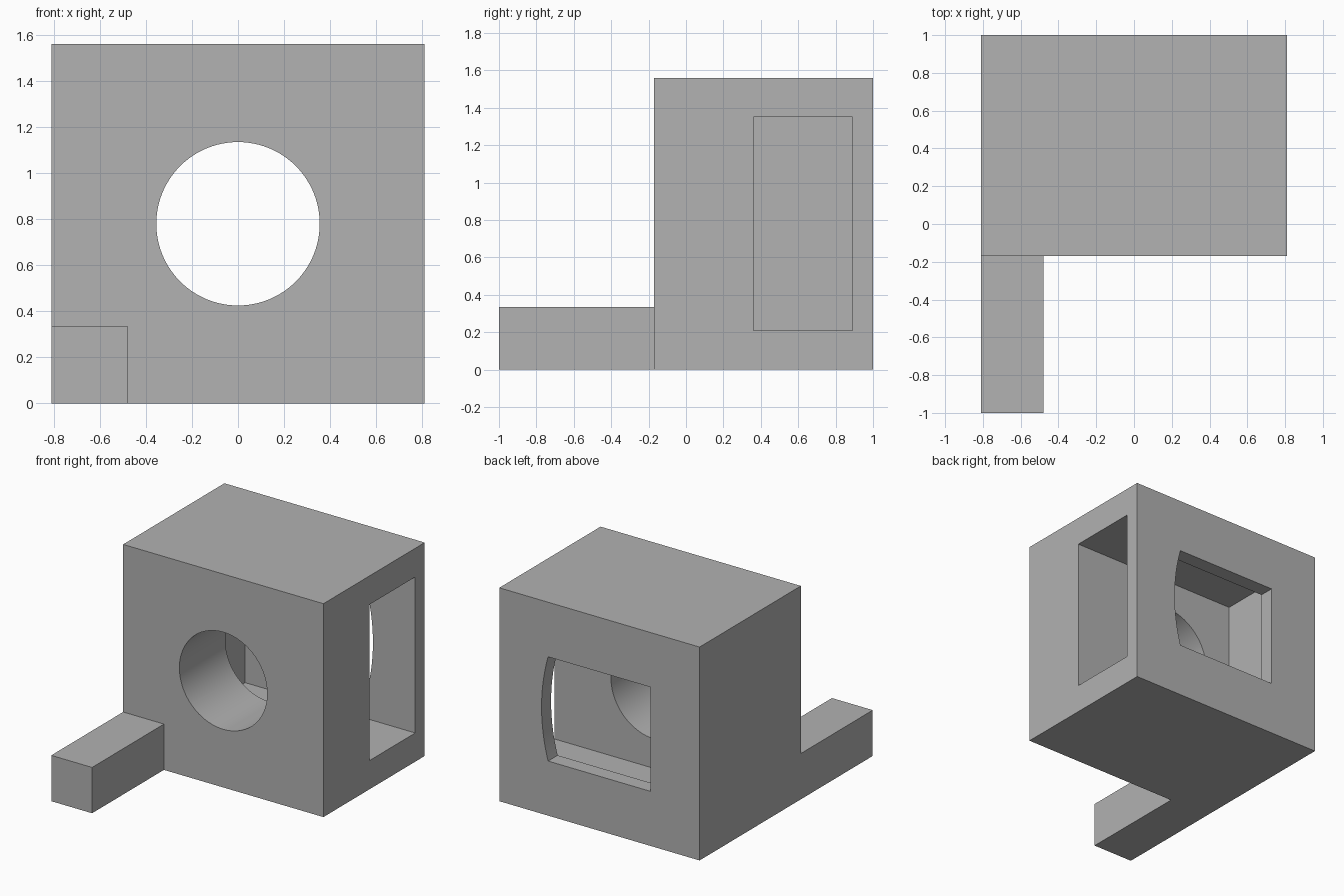
import bpy
import bmesh
import math
from mathutils import Matrix, Vector

old = bpy.data.objects.get("Cube")
if old:
    bpy.data.objects.remove(old, do_unlink=True)

grey = bpy.data.materials.new("plain grey")
grey.use_nodes = True
colour = (0.445, 0.445, 0.445, 1)
grey.diffuse_color = colour
grey.node_tree.nodes["Principled BSDF"].inputs["Base Color"].default_value = colour


def finish(name, bm):
    bmesh.ops.recalc_face_normals(bm, faces=bm.faces)
    mesh = bpy.data.meshes.new(name)
    bm.to_mesh(mesh)
    bm.free()
    mesh.materials.append(grey)
    obj = bpy.data.objects.new(name, mesh)
    bpy.context.collection.objects.link(obj)
    return obj


def box(name, low, high):
    low, high = Vector(low), Vector(high)
    bm = bmesh.new()
    place = Matrix.Translation((low + high) / 2) @ Matrix.Diagonal((*(high - low), 1))
    bmesh.ops.create_cube(bm, size=1, matrix=place)
    return finish(name, bm)


def prism(name, outline, y0, y1):
    """Extrude an x-z outline along y."""
    bm = bmesh.new()
    face = bm.faces.new([bm.verts.new((x, y0, z)) for x, z in outline])
    grown = bmesh.ops.extrude_face_region(bm, geom=[face])["geom"]
    verts = [v for v in grown if isinstance(v, bmesh.types.BMVert)]
    bmesh.ops.translate(bm, verts=verts, vec=(0, y1 - y0, 0))
    return finish(name, bm)


def combine(target, tool, operation):
    mod = target.modifiers.new(tool.name, "BOOLEAN")
    mod.object, mod.operation, mod.solver = tool, operation, "EXACT"
    bpy.context.view_layer.objects.active = target
    bpy.ops.object.modifier_apply(modifier=mod.name)
    bpy.data.objects.remove(tool, do_unlink=True)


# Main block with the long foot at one front corner
half_w, front, back, mid = 0.81, -0.17, 1.0, 0.78
block = box("block", (-half_w, front, 0), (half_w, back, 2 * mid))
foot = box("foot", (-half_w, -1, 0), (-0.48, front + 0.1, 0.335))
combine(block, foot, "UNION")

# Deep rectangular pocket entering from the side
inner, outer = 0.36, 0.89
combine(block, box("pocket", (-0.565, inner, 0.21), (1, outer, 1.35)), "DIFFERENCE")

# Round bore from the front into the pocket
circle = [(0.355 * math.cos(a), mid + 0.355 * math.sin(a))
          for a in (math.tau * i / 96 for i in range(96))]
combine(block, prism("bore", circle, front - 0.1, inner + 0.1), "DIFFERENCE")

# Back window with one bowed edge
half_h, edge, bulge = 0.381, 0.415, 0.053
radius = (half_h ** 2 + bulge ** 2) / (2 * bulge)
sweep = math.asin(half_h / radius)
window = [(-edge, mid + half_h), (-edge, mid - half_h)]
for i in range(25):
    a = sweep * (i / 12 - 1)
    window.append((edge + bulge - radius + radius * math.cos(a), mid + radius * math.sin(a)))
combine(block, prism("window", window, outer - 0.1, back + 0.1), "DIFFERENCE")

# Smooth the curved walls, keep the corners sharp
bpy.ops.object.select_all(action="DESELECT")
block.select_set(True)
bpy.context.view_layer.objects.active = block
bpy.ops.object.shade_smooth_by_angle(angle=math.radians(30))
